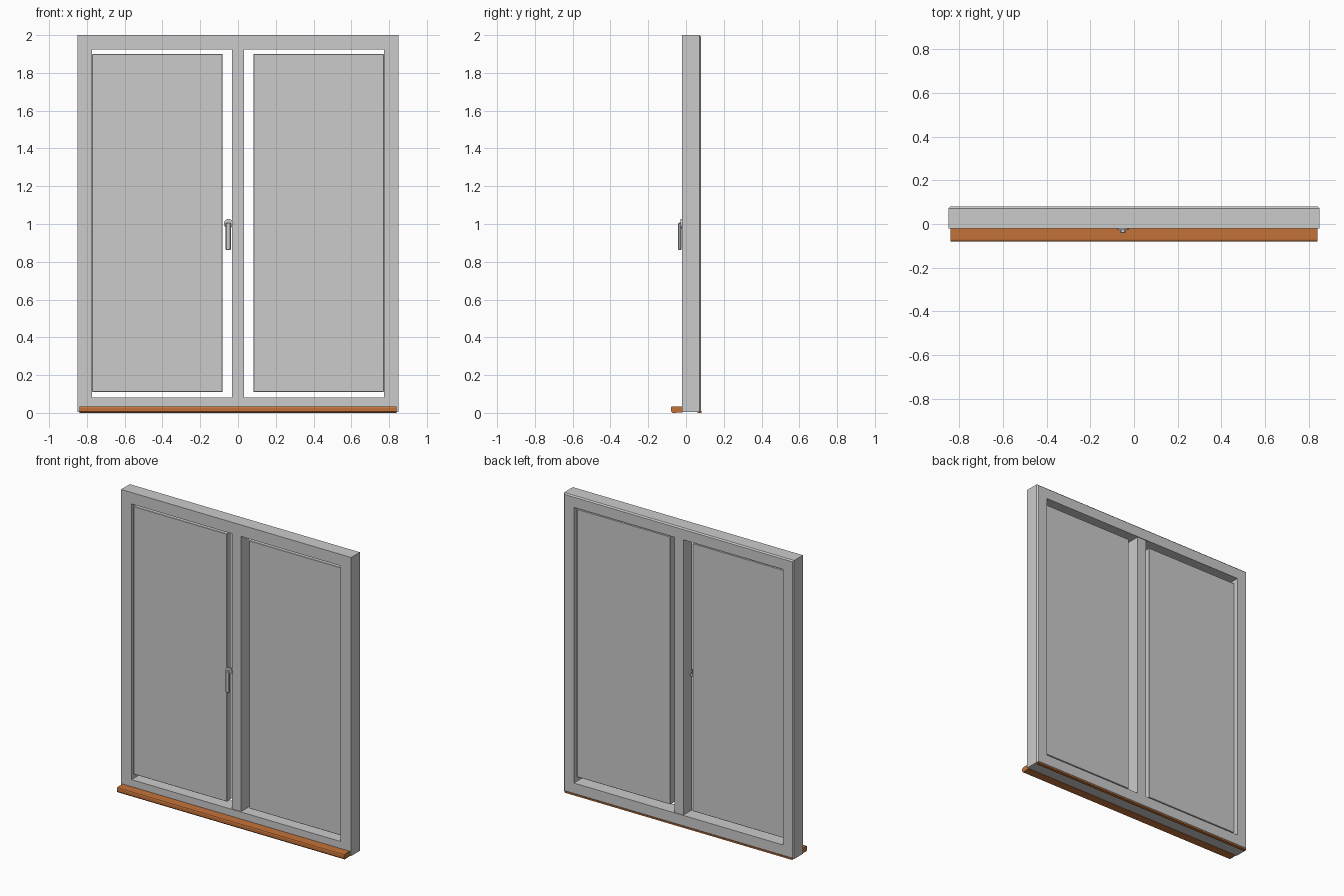
import bpy, bmesh, math
from mathutils import Matrix

if "Cube" in bpy.data.objects:
    bpy.data.objects.remove(bpy.data.objects["Cube"])


def finish(bm, name, mat=None):
    bmesh.ops.recalc_face_normals(bm, faces=bm.faces[:])
    me = bpy.data.meshes.new(name)
    bm.to_mesh(me)
    bm.free()
    ob = bpy.data.objects.new(name, me)
    bpy.context.collection.objects.link(ob)
    if mat:
        me.materials.append(mat)
    return ob


def box(name, x0, x1, y0, y1, z0, z1, bevel=0.0, mat=None):
    bm = bmesh.new()
    bmesh.ops.create_cube(bm, size=1)
    for v in bm.verts:
        v.co = ((x0 + x1) / 2 + v.co.x * (x1 - x0),
                (y0 + y1) / 2 + v.co.y * (y1 - y0),
                (z0 + z1) / 2 + v.co.z * (z1 - z0))
    if bevel:
        bmesh.ops.bevel(bm, geom=bm.edges[:], offset=bevel, segments=1, affect='EDGES')
    return finish(bm, name, mat)


def rect_loop_sweep(name, profile, ox, oz0, oz1):
    # profile points are (inset from the outer edge, y)
    bm = bmesh.new()
    rings = []
    for d, y in profile:
        x, b, t = ox - d, oz0 + d, oz1 - d
        rings.append([bm.verts.new(c) for c in
                      ((-x, y, b), (x, y, b), (x, y, t), (-x, y, t))])
    for i, r in enumerate(rings):
        n = rings[(i + 1) % len(rings)]
        for k in range(4):
            m = (k + 1) % 4
            bm.faces.new((r[k], r[m], n[m], n[k]))
    return finish(bm, name)


def extrude_x(name, profile, half, mat):
    bm = bmesh.new()
    face = bm.faces.new([bm.verts.new((-half, y, z)) for y, z in profile])
    ext = bmesh.ops.extrude_face_region(bm, geom=[face], use_keep_orig=True)['geom']
    bmesh.ops.translate(bm, vec=(2 * half, 0, 0),
                        verts=[g for g in ext if isinstance(g, bmesh.types.BMVert)])
    return finish(bm, name, mat)


def cylinder_y(name, x, z, r, y0, y1):
    bm = bmesh.new()
    bmesh.ops.create_cone(bm, cap_ends=True, segments=24, radius1=r, radius2=r, depth=y1 - y0,
                          matrix=Matrix.Translation((x, (y0 + y1) / 2, z))
                          @ Matrix.Rotation(math.pi / 2, 4, 'X'))
    ob = finish(bm, name)
    bpy.context.view_layer.objects.active = ob
    ob.select_set(True)
    bpy.ops.object.shade_smooth_by_angle()
    ob.select_set(False)
    return ob


orange = bpy.data.materials.new("sill_orange")
orange.diffuse_color = (0.55, 0.17, 0.04, 1)
orange.use_nodes = True
orange.node_tree.nodes["Principled BSDF"].inputs["Base Color"].default_value = orange.diffuse_color

# outer frame, chamfered on its back outer edge
rect_loop_sweep("outer_frame", [(0, -0.02), (0, 0.072), (0.008, 0.08),
                                (0.077, 0.08), (0.077, -0.02)], 0.85, 0.005, 2.0)

# centre post
box("mullion", -0.033, 0.033, -0.015, 0.075, 0.08, 1.925)

# two panes
for name, s in (("left_pane", -1), ("right_pane", 1)):
    a, b = sorted((s * 0.082, s * 0.772))
    box(name, a, b, 0.0, 0.048, 0.111, 1.9, 0.002)

# sill with a rounded nose, and the strip under the back of the frame
extrude_x("sill", [(-0.018, 0.002), (-0.072, 0.0), (-0.08, 0.008), (-0.08, 0.027),
                   (-0.077, 0.033), (-0.071, 0.035), (-0.018, 0.035)], 0.84, orange)
box("sill_back_strip", -0.84, 0.84, 0.06, 0.081, 0.0, 0.01, mat=orange)

# handle: rosette, spindle and lever
cylinder_y("handle_rosette", -0.05, 1.002, 0.025, -0.028, -0.02)
cylinder_y("handle_spindle", -0.051, 1.0, 0.01, -0.035, 0.015)
box("handle_lever", -0.065, -0.038, -0.042, -0.024, 0.862, 1.006, 0.004)
